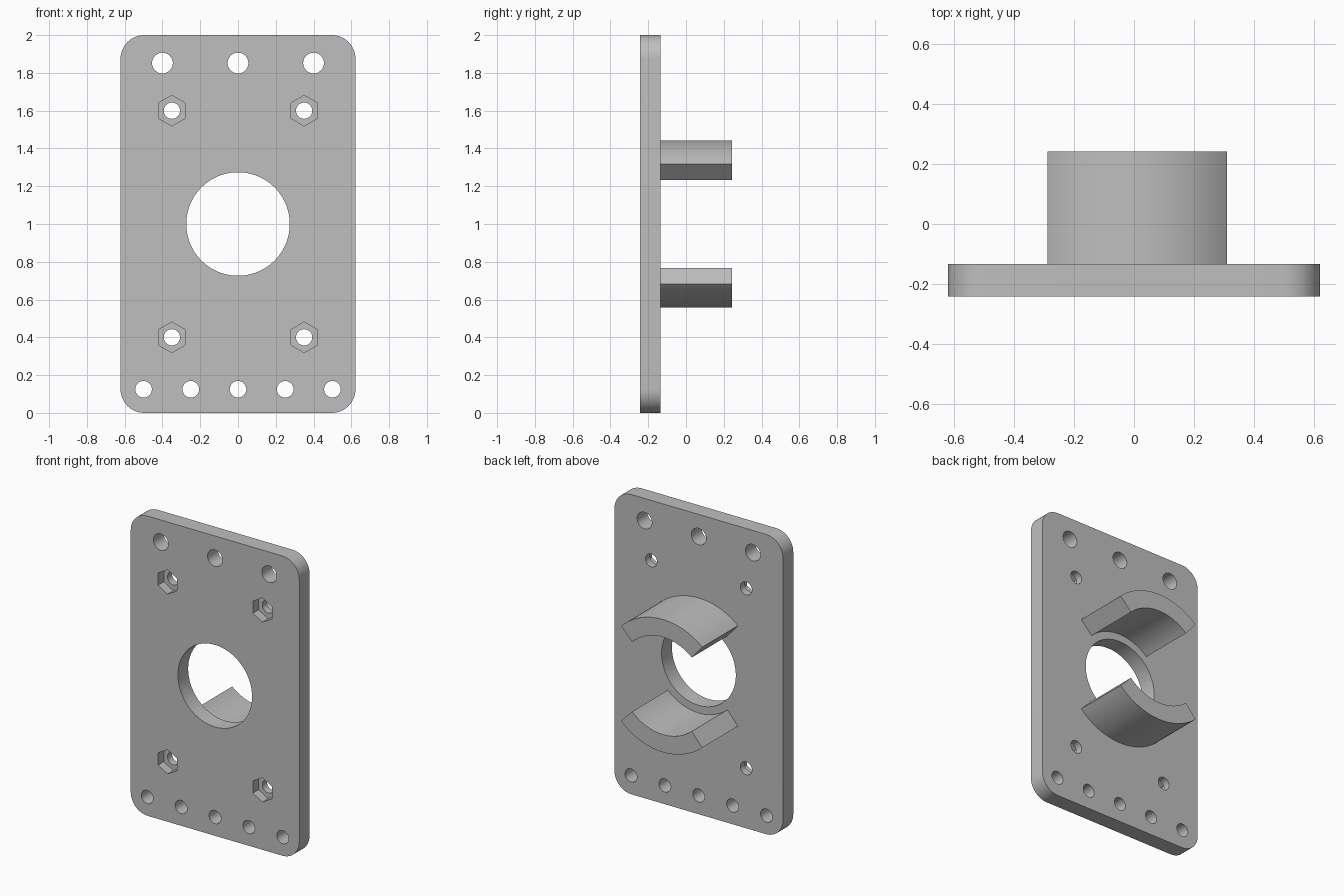
import bpy, bmesh, math
from mathutils import Matrix

cube = bpy.data.objects.get("Cube")
if cube:
    bpy.data.objects.remove(cube, do_unlink=True)

FRONT, PLATE_BACK, BACK = -0.2425, -0.134, 0.2425
HALF_W, HEIGHT, CORNER = 0.622, 2.0, 0.125
CENTRE_Z = 1.0

grey = bpy.data.materials.new("plain grey")
grey.use_nodes = True
colour = (0.52, 0.52, 0.52, 1)
grey.diffuse_color = colour
grey.node_tree.nodes["Principled BSDF"].inputs["Base Color"].default_value = colour


def finish(name, bm):
    bmesh.ops.recalc_face_normals(bm, faces=bm.faces)
    mesh = bpy.data.meshes.new(name)
    bm.to_mesh(mesh)
    bm.free()
    mesh.materials.append(grey)
    obj = bpy.data.objects.new(name, mesh)
    bpy.context.collection.objects.link(obj)
    return obj


def select(obj):
    bpy.ops.object.select_all(action='DESELECT')
    obj.select_set(True)
    bpy.context.view_layer.objects.active = obj


def prism(bm, outline, y0, y1):
    """Extrude an (x, z) outline along y."""
    face = bm.faces.new([bm.verts.new((x, y0, z)) for x, z in outline])
    new = bmesh.ops.extrude_face_region(bm, geom=[face])["geom"]
    verts = [v for v in new if isinstance(v, bmesh.types.BMVert)]
    bmesh.ops.translate(bm, verts=verts, vec=(0, y1 - y0, 0))


def arc(cx, cz, r, start, end, steps):
    angles = [math.radians(start + (end - start) * i / steps) for i in range(steps + 1)]
    return [(cx + r * math.cos(a), cz + r * math.sin(a)) for a in angles]


def cut(target, name, shapes, y0, y1):
    """Subtract round or polygonal holes given as (x, z, radius, sides)."""
    bm = bmesh.new()
    for x, z, r, sides in shapes:
        prism(bm, arc(x, z, r, 90, 450, sides)[:-1], y0, y1)
    cutter = finish(name, bm)
    cutter.hide_render = True
    mod = target.modifiers.new(name, 'BOOLEAN')
    mod.operation, mod.solver, mod.object = 'DIFFERENCE', 'EXACT', cutter
    select(target)
    bpy.ops.object.modifier_apply(modifier=mod.name)
    bpy.data.objects.remove(cutter, do_unlink=True)


# Mounting plate with rounded corners
ix, top, low = HALF_W - CORNER, HEIGHT - CORNER, CORNER
outline = []
for cx, cz, start in ((ix, top, 0), (-ix, top, 90), (-ix, low, 180), (ix, low, 270)):
    outline += arc(cx, cz, CORNER, start, start + 90, 12)
bm = bmesh.new()
prism(bm, outline, FRONT, PLATE_BACK)
plate = finish("mounting_plate", bm)

# Hexagonal nut pockets, then all through holes
bolts = [(x, z) for x in (-0.35, 0.35) for z in (0.4, 1.6)]
cut(plate, "nut_pockets", [(x, z, 0.081, 6) for x, z in bolts], FRONT - 0.1, FRONT + 0.06)
holes = [(0, CENTRE_Z, 0.274, 72)]
holes += [(x, z, 0.043, 32) for x, z in bolts]
holes += [(x, 1.852, 0.055, 32) for x in (-0.4, 0, 0.4)]
holes += [(0.25 * i, 0.125, 0.044, 32) for i in range(-2, 3)]
cut(plate, "through_holes", holes, FRONT - 0.1, BACK)

# Curved clamp jaws behind the plate
parts = [plate]
for name, start, end in (("upper_jaw", 45.6, 130.8), ("lower_jaw", 229.2, 314.4)):
    bm = bmesh.new()
    outer = arc(0, CENTRE_Z, 0.443, start, end, 28)
    inner = arc(0, CENTRE_Z, 0.325, end, start, 28)
    prism(bm, outer + inner, PLATE_BACK - 0.002, BACK)
    parts.append(finish(name, bm))

for obj in parts:
    select(obj)
    bpy.ops.object.shade_smooth_by_angle(angle=math.radians(30))
